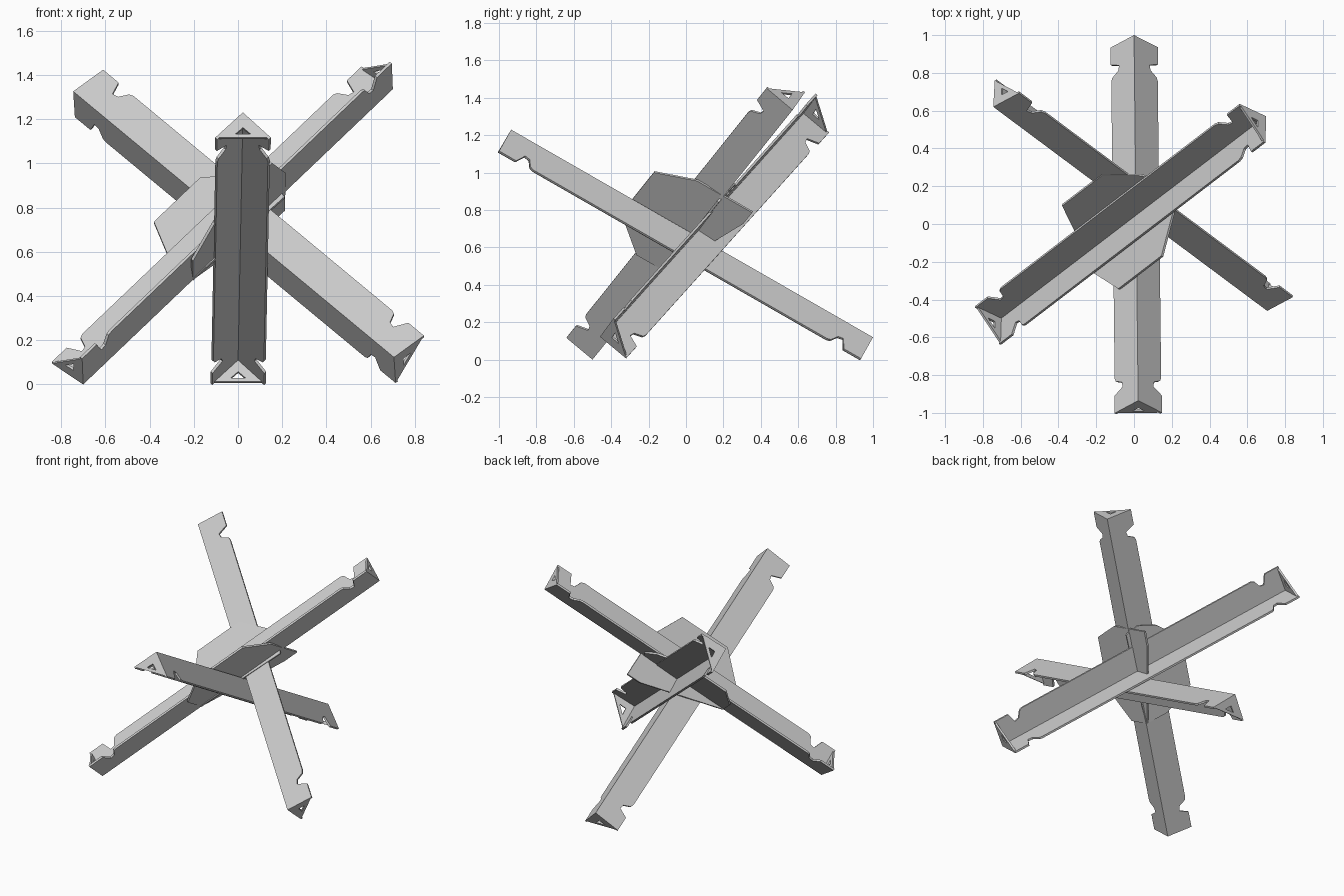
import bpy, bmesh
from mathutils import Vector as V

if "Cube" in bpy.data.objects:
    bpy.data.objects.remove(bpy.data.objects["Cube"])

LEG, T = 0.182, 0.013   # angle-iron leg width and metal thickness


def prism(bm, pts, offset):
    """Solid from a flat outline pushed along an offset vector."""
    low = [bm.verts.new(p) for p in pts]
    high = [bm.verts.new(p + offset) for p in pts]
    n = len(pts)
    bm.faces.new(low)
    bm.faces.new(high[::-1])
    for i in range(n):
        j = (i + 1) % n
        bm.faces.new((low[i], high[i], high[j], low[j]))


def ring(bm, outer, inner, offset):
    """Plate with a hole of the same corner count."""
    loops = [[bm.verts.new(p + o) for p in loop]
             for o in (V(), offset) for loop in (outer, inner)]
    n = len(outer)
    for a, b in ((0, 1), (1, 3), (3, 2), (2, 0)):
        for i in range(n):
            j = (i + 1) % n
            bm.faces.new((loops[a][i], loops[a][j], loops[b][j], loops[b][i]))


def finish(name, bm):
    bmesh.ops.recalc_face_normals(bm, faces=bm.faces[:])
    me = bpy.data.meshes.new(name)
    bm.to_mesh(me)
    bm.free()
    bpy.context.collection.objects.link(bpy.data.objects.new(name, me))


def beam(name, start, end, leg1, leg2):
    """Notched angle iron: ridge from start to end, two legs, pierced end caps."""
    start, end = V(start), V(end)
    d = (end - start).normalized()
    length = (end - start).length
    w1, w2 = [(V(w) - d * V(w).dot(d)).normalized() for w in (leg1, leg2)]
    bm = bmesh.new()
    # leg outline, with a notch near each end
    notch = [(0, LEG), (0.105, LEG), (0.135, LEG - 0.065),
             (0.165, LEG - 0.058), (0.19, LEG - 0.012), (0.21, LEG - 0.004)]
    edge = notch + [(length - s, t) for s, t in notch[::-1]]
    outline = [(0, 0)] + edge + [(length, 0)]
    for a, b in ((w1, w2), (w2, w1)):
        prism(bm, [start + d * s + a * t for s, t in outline], b * T)
    # triangular caps with triangular holes
    for p, inward in ((start, d), (end, -d)):
        tri = [p + w1 * (x * LEG) + w2 * (y * LEG) for x, y in ((0, 0), (1, 0), (0, 1))]
        hole = [p + w1 * (x * LEG) + w2 * (y * LEG)
                for x, y in ((0.3, 0.3), (0.56, 0.29), (0.29, 0.56))]
        ring(bm, tri, hole, inward * T)
    finish(name, bm)
    return d


dir_a = beam("front_back_beam", (0, 1, 0.12), (0.022, -0.935, 1.23),
             (0.128, -0.065, -0.115), (-0.125, -0.065, -0.115))
dir_b = beam("left_high_beam", (-0.745, 0.62, 1.325), (0.705, -0.46, 0.123),
             (0.135, 0.07, 0.095), (0.01, 0.14, -0.12))
dir_c = beam("right_high_beam", (-0.70, -0.50, 0.0), (0.70, 0.57, 1.335),
             (-0.14, 0.07, 0.1), (0, -0.135, 0.12))


def gusset(name, u, v, pts):
    """Chamfered plate in the plane of two beams."""
    n = u.cross(v).normalized() * T
    centre = V((0, 0.04, 0.68)) - n / 2
    bm = bmesh.new()
    prism(bm, [centre + u * p + v * q for p, q in pts], n)
    finish(name, bm)


gusset("front_gusset", dir_c, dir_a,
       [(-0.13, 0.371), (0.231, 0.371), (0.33, 0.161), (0.33, -0.18),
        (0.23, -0.18), (-0.33, -0.01), (-0.33, 0.165)])
gusset("left_gusset", dir_c, -dir_b,
       [(-0.233, 0.348), (0.10, 0.348), (0.26, 0.19), (0.32, 0.06),
        (0.30, -0.03), (-0.33, -0.01), (-0.33, 0.15)])
